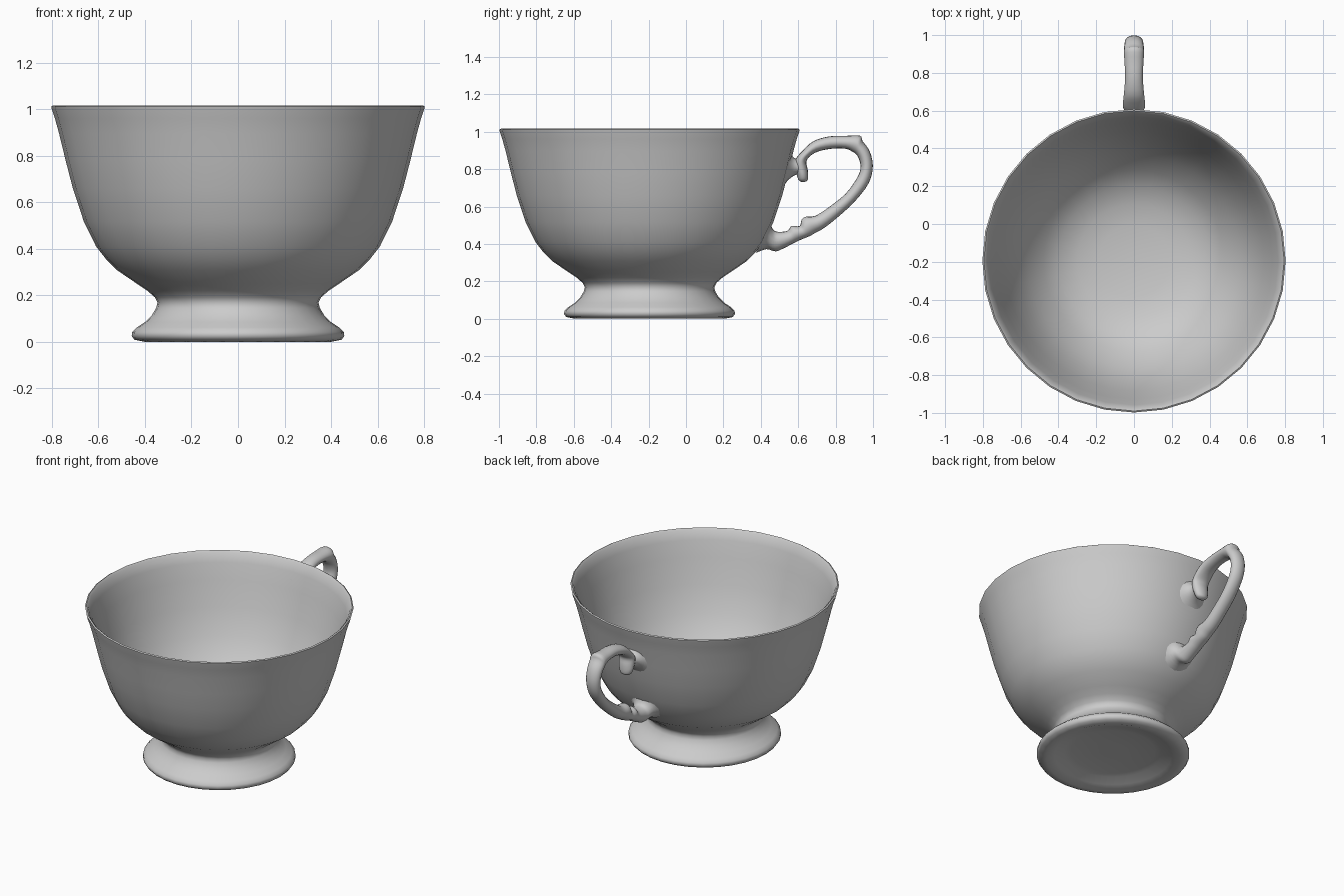
import bpy, bmesh, math
from mathutils import Vector

CUP_Y = -0.195      # the cup axis; the handle reaches out to +y
SIDES = 32

china = bpy.data.materials.new("grey china")
china.diffuse_color = (0.6, 0.6, 0.6, 1)


def finish(name, bm, angle):
    """Turn a bmesh into a smooth-shaded object."""
    bmesh.ops.recalc_face_normals(bm, faces=bm.faces)
    mesh = bpy.data.meshes.new(name)
    bm.to_mesh(mesh)
    bm.free()
    mesh.materials.append(china)
    obj = bpy.data.objects.new(name, mesh)
    bpy.context.collection.objects.link(obj)
    bpy.ops.object.select_all(action='DESELECT')
    obj.select_set(True)
    bpy.context.view_layer.objects.active = obj
    bpy.ops.object.shade_smooth_by_angle(angle=math.radians(angle))
    return obj


def skin(bm, rings):
    """Bridge consecutive vertex rings with quads and cap both ends."""
    n = len(rings[0])
    for a, b in zip(rings, rings[1:]):
        for i in range(n):
            j = (i + 1) % n
            bm.faces.new((a[i], a[j], b[j], b[i]))
    bm.faces.new(rings[0])
    bm.faces.new(rings[-1])


def lathe(name, profile):
    """Spin (radius, z) points about the cup axis."""
    bm = bmesh.new()
    rings = []
    for r, z in profile:
        ring = []
        for i in range(SIDES):
            t = 2 * math.pi * i / SIDES
            ring.append(bm.verts.new((r * math.cos(t), CUP_Y + r * math.sin(t), z)))
        rings.append(ring)
    skin(bm, rings)
    return finish(name, bm, 70)


def smooth_path(points, steps=3):
    """Catmull-Rom interpolation between stations."""
    padded = [points[0]] + points + [points[-1]]
    out = []
    for a, b, c, d in zip(padded, padded[1:], padded[2:], padded[3:]):
        for k in range(steps):
            t = k / steps
            out.append([0.5 * (2 * q + (r - p) * t + (2 * p - 5 * q + 4 * r - s) * t * t
                               + (3 * q - p - 3 * r + s) * t ** 3)
                        for p, q, r, s in zip(a, b, c, d)])
    return out + [points[-1]]


def loft(name, stations, sides=16):
    """Loft ellipses; each station is (outer y, outer z, inner y, inner z, half width)."""
    bm = bmesh.new()
    rings = []
    for oy, oz, iy, iz, w in smooth_path(stations):
        outer, inner = Vector((0, oy, oz)), Vector((0, iy, iz))
        mid, half = (outer + inner) / 2, (outer - inner) / 2
        ring = []
        for i in range(sides):
            t = 2 * math.pi * i / sides
            ring.append(bm.verts.new(mid + half * math.cos(t) + Vector((w * math.sin(t), 0, 0))))
        rings.append(ring)
    skin(bm, rings)
    return finish(name, bm, 80)


# Cup: hollow underside of the foot, foot, bowl wall, rim, then the inside
lathe("cup", [
    (0.08, 0.047), (0.25, 0.044), (0.29, 0.036), (0.35, 0.017),
    (0.40, 0.0), (0.445, 0.009), (0.457, 0.025), (0.455, 0.042), (0.435, 0.062),
    (0.40, 0.085), (0.37, 0.115), (0.352, 0.145), (0.346, 0.168), (0.358, 0.192),
    (0.39, 0.22), (0.435, 0.25), (0.52, 0.308), (0.567, 0.355), (0.610, 0.41),
    (0.662, 0.515), (0.710, 0.66), (0.741, 0.78), (0.769, 0.895), (0.787, 0.96),
    (0.800, 0.998), (0.803, 1.011), (0.795, 1.016), (0.783, 1.005),
    (0.763, 0.95), (0.733, 0.85), (0.688, 0.69), (0.625, 0.53), (0.565, 0.43),
    (0.480, 0.325), (0.40, 0.262), (0.30, 0.222), (0.19, 0.203), (0.05, 0.196),
])

# Handle: from the upper curl, over the arch, down to the leafy lower root
loft("handle", [
    (0.616, 0.731, 0.634, 0.731, 0.012), (0.601, 0.743, 0.650, 0.741, 0.035),
    (0.592, 0.772, 0.653, 0.768, 0.048),
    (0.580, 0.813, 0.650, 0.802, 0.053), (0.588, 0.856, 0.643, 0.838, 0.057),
    (0.625, 0.900, 0.660, 0.866, 0.058), (0.682, 0.950, 0.703, 0.893, 0.053),
    (0.767, 0.975, 0.778, 0.909, 0.047), (0.858, 0.978, 0.853, 0.909, 0.050),
    (0.930, 0.979, 0.890, 0.893, 0.054), (0.944, 0.950, 0.912, 0.877, 0.053),
    (0.981, 0.898, 0.928, 0.845, 0.050), (0.999, 0.818, 0.933, 0.802, 0.047),
    (0.978, 0.727, 0.912, 0.749, 0.045), (0.906, 0.631, 0.853, 0.668, 0.045),
    (0.821, 0.551, 0.767, 0.599, 0.045), (0.741, 0.487, 0.693, 0.551, 0.047),
    (0.693, 0.460, 0.639, 0.545, 0.050), (0.666, 0.444, 0.618, 0.529, 0.050),
    (0.639, 0.433, 0.607, 0.495, 0.047), (0.602, 0.417, 0.564, 0.497, 0.050),
    (0.570, 0.401, 0.543, 0.470, 0.048), (0.521, 0.376, 0.489, 0.465, 0.050),
    (0.479, 0.360, 0.463, 0.481, 0.056), (0.430, 0.372, 0.452, 0.520, 0.076),
    (0.375, 0.352, 0.465, 0.560, 0.110),
])

# Flared joint between the upper curl and the cup wall
loft("upper_handle_joint", [
    (0.554, 0.905, 0.504, 0.680, 0.110), (0.567, 0.873, 0.541, 0.735, 0.078),
    (0.583, 0.858, 0.578, 0.765, 0.055), (0.615, 0.845, 0.615, 0.775, 0.045),
])
